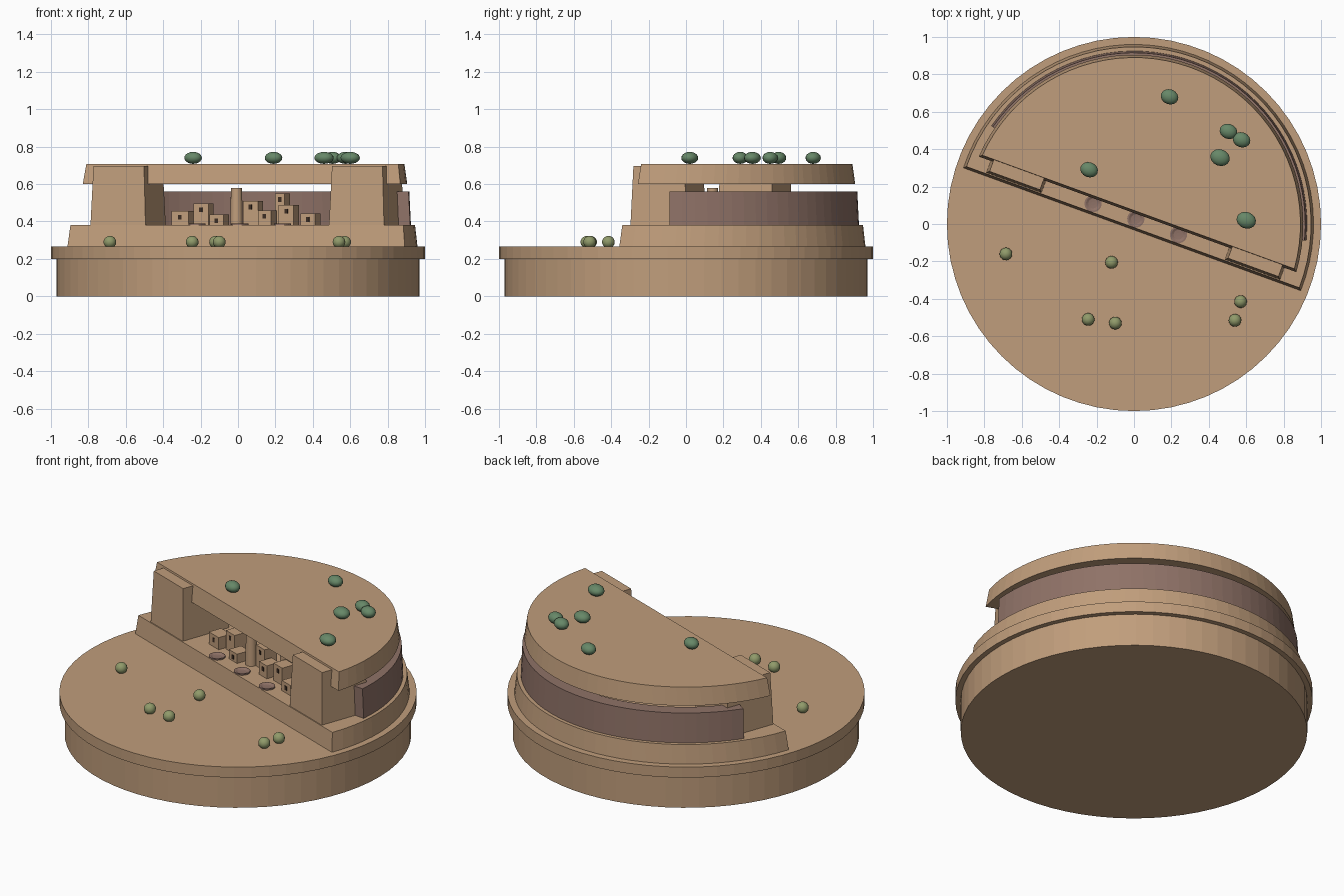
import bpy, bmesh
from math import sin, cos, asin, pi, radians

if "Cube" in bpy.data.objects:
    bpy.data.objects.remove(bpy.data.objects["Cube"])

TURN = radians(-20)  # the cliff face is turned on the round base


def material(name, rgb):
    m = bpy.data.materials.new(name)
    m.use_nodes = True
    m.diffuse_color = (*rgb, 1)
    m.node_tree.nodes["Principled BSDF"].inputs["Base Color"].default_value = (*rgb, 1)
    return m


SAND = material("sandstone", (0.53, 0.34, 0.20))
SHADE = material("alcove_rock", (0.275, 0.168, 0.135))
DARK = material("dark_opening", (0.045, 0.026, 0.017))
PINE = material("pine_green", (0.135, 0.245, 0.138))
SAGE = material("sage_green", (0.28, 0.325, 0.145))


def finish(bm, name, mat, turn=0.0, smooth=False):
    bmesh.ops.recalc_face_normals(bm, faces=bm.faces[:])
    mesh = bpy.data.meshes.new(name)
    bm.to_mesh(mesh)
    bm.free()
    mesh.materials.append(mat)
    for p in mesh.polygons:
        p.use_smooth = smooth
    ob = bpy.data.objects.new(name, mesh)
    ob.rotation_euler.z = turn
    bpy.context.collection.objects.link(ob)
    return ob


def loft(name, bottom, top, z0, z1, mat, turn=TURN):
    """Solid between two outlines with equal point counts."""
    bm = bmesh.new()
    lo = [bm.verts.new((x, y, z0)) for x, y in bottom]
    hi = [bm.verts.new((x, y, z1)) for x, y in top]
    n = len(lo)
    bm.faces.new(lo)
    bm.faces.new(hi)
    for i in range(n):
        j = (i + 1) % n
        bm.faces.new((lo[i], lo[j], hi[j], hi[i]))
    return finish(bm, name, mat, turn)


def arc(r, a0, a1, n):
    return [(r * cos(a0 + (a1 - a0) * i / n), r * sin(a0 + (a1 - a0) * i / n))
            for i in range(n + 1)]


def half_disc(r, front):
    a = asin(front / r)
    return arc(r, a, pi - a, 40)


def rect(x0, x1, y0, y1):
    return [(x0, y0), (x1, y0), (x1, y1), (x0, y1)]


def disc(r, n=64):
    return arc(r, 0, 2 * pi, n)[:-1]


# Round base with an overhanging ground rim
loft("base_drum", disc(0.97), disc(0.97), 0, 0.2, SAND, 0)
loft("ground_rim", disc(1), disc(1), 0.2, 0.265, SAND, 0)

# Cliff: ledge, curved alcove wall and overhanging mesa top
loft("cliff_ledge", half_disc(0.96, -0.03), half_disc(0.947, -0.018), 0.265, 0.38, SAND)
loft("mesa_top", half_disc(0.905, 0.055), half_disc(0.89, 0.068), 0.6, 0.708, SAND)


def band(outer, inner):
    a = radians(14.5)
    return arc(outer, a, pi - a, 36) + arc(inner, pi - a, a, 36)


loft("alcove_wall", band(0.925, 0.84), band(0.916, 0.835), 0.38, 0.56, SHADE)

# Tapered piers on both sides of the alcove
for side, label in ((-1, "right"), (1, "left")):
    low = rect(0.522 * side, 0.835 * side, -0.012, 0.305)
    high = rect(0.535 * side, 0.822 * side, 0.0, 0.292)
    loft(label + "_pier", low, high, 0.38, 0.697, SAND)

# Dwellings: centre along the cliff, depth, width, top height
houses = [(-0.362, 0.13, 0.095, 0.455), (-0.258, 0.17, 0.085, 0.495),
          (-0.147, 0.11, 0.08, 0.437), (0.02, 0.18, 0.085, 0.51),
          (0.118, 0.13, 0.075, 0.46), (0.17, 0.23, 0.055, 0.55),
          (0.235, 0.15, 0.085, 0.487), (0.372, 0.11, 0.085, 0.443)]
for i, (u, n, w, top) in enumerate(houses, 1):
    h = w / 2
    box = rect(u - h, u + h, n - 0.042, n + 0.042)
    loft(f"dwelling_{i}", box, box, 0.38, top, SAND)
    opening = rect(u - 0.009, u + 0.009, n - 0.045, n - 0.041)
    loft(f"window_{i}", opening, opening, top - 0.045, top - 0.02, DARK)

# Round tower
ring = [(x - 0.056, y + 0.13) for x, y in disc(0.033, 24)]
tip = [(x - 0.056, y + 0.13) for x, y in disc(0.03, 24)]
tower = loft("round_tower", ring, tip, 0.38, 0.58, SAND)
for p in tower.data.polygons:
    p.use_smooth = len(p.vertices) == 4

# Sunken round pits with raised rims
for i, u in enumerate((-0.243, 0, 0.243), 1):
    bm = bmesh.new()
    profile = [(0.046, 0.378), (0.046, 0.388), (0.038, 0.388), (0.026, 0.382), (0.01, 0.381)]
    rings = [[bm.verts.new((u + x, 0.028 + y, z)) for x, y in disc(r, 24)] for r, z in profile]
    for a, b in zip(rings, rings[1:]):
        for k in range(24):
            bm.faces.new((a[k], a[k - 1], b[k - 1], b[k]))
    bm.faces.new(rings[-1])
    bm.faces.new(rings[0])
    finish(bm, f"round_pit_{i}", SHADE, TURN)


# Shrubs on the mesa and on the plain
def shrub(name, x, y, z, size, mat):
    bm = bmesh.new()
    bmesh.ops.create_uvsphere(bm, u_segments=16, v_segments=10, radius=1)
    bmesh.ops.scale(bm, vec=size, verts=bm.verts[:])
    ob = finish(bm, name, mat, TURN, smooth=True)
    ob.location = (x, y, z)


mesa = [(-0.24, 0.29), (0.19, 0.68), (0.505, 0.495), (0.575, 0.45), (0.46, 0.355), (0.6, 0.02)]
plain = [(-0.685, -0.16), (-0.245, -0.51), (-0.1, -0.53), (-0.12, -0.205),
         (0.54, -0.515), (0.57, -0.415)]
for i, (x, y) in enumerate(mesa, 1):
    big = 1.1 if i > 4 else 1.0
    shrub(f"mesa_shrub_{i}", x, y, 0.74, (0.048 * big, 0.04 * big, 0.032), PINE)
for i, (x, y) in enumerate(plain, 1):
    shrub(f"plain_shrub_{i}", x, y, 0.29, (0.034, 0.034, 0.033), SAGE)
